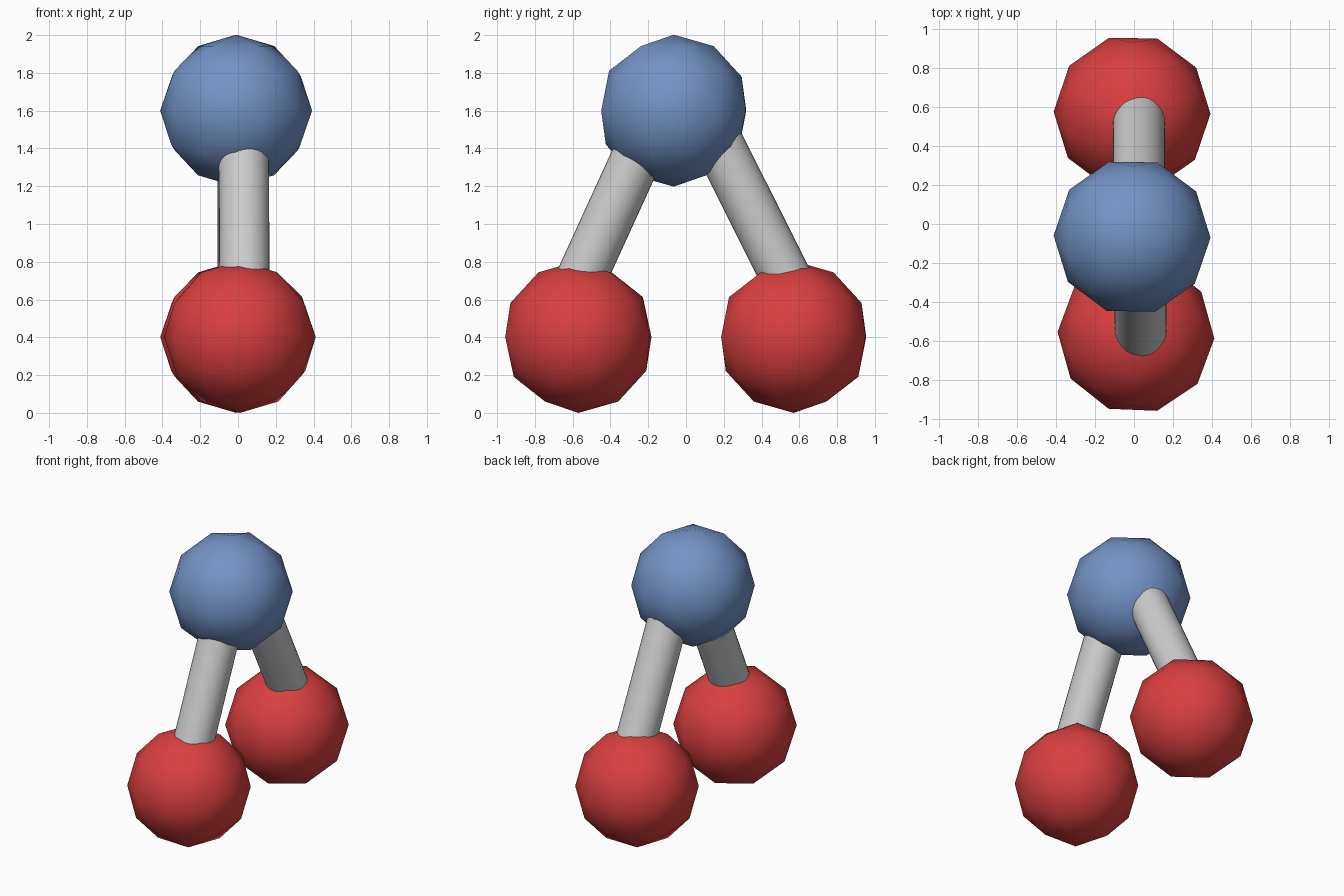
import bpy
from mathutils import Vector

if "Cube" in bpy.data.objects:
    bpy.data.objects.remove(bpy.data.objects["Cube"])


def material(name, color):
    m = bpy.data.materials.new(name)
    m.diffuse_color = color
    m.use_nodes = True
    m.node_tree.nodes["Principled BSDF"].inputs["Base Color"].default_value = m.diffuse_color
    return m


blue = material("blue", (0.17, 0.29, 0.56, 1))
red = material("red", (0.70, 0.05, 0.05, 1))


def ball(name, center, mat, rotation):
    # Coarse faceted ball with soft shading
    bpy.ops.mesh.primitive_ico_sphere_add(subdivisions=2, radius=0.402,
                                          location=center, rotation=rotation)
    ob = bpy.context.object
    ob.name = name
    ob.data.materials.append(mat)
    bpy.ops.object.shade_smooth()


def rod(name, bottom, top):
    # Straight round rod between two points
    a, b = Vector(bottom), Vector(top)
    axis = b - a
    bpy.ops.mesh.primitive_cylinder_add(vertices=32, radius=0.133,
                                        depth=axis.length, location=(a + b) / 2)
    ob = bpy.context.object
    ob.name = name
    ob.rotation_euler = axis.to_track_quat('Z', 'Y').to_euler()
    bpy.ops.object.shade_smooth_by_angle()


# Upper ball and the two lower balls
ball("top_ball", (-0.01, -0.065, 1.6), blue, (0.0, 0.0, 0.3))
ball("front_ball", (0.01, -0.57, 0.402), red, (0.0, 0.0, 0.9))
ball("back_ball", (-0.01, 0.57, 0.402), red, (0.0, 0.0, 0.3))

# Rods joining the upper ball to the lower ones
rod("front_rod", (0.035, -0.652, 0.5), (0.03, -0.195, 1.5))
rod("back_rod", (0.025, 0.638, 0.5), (0.025, 0.136, 1.5))
